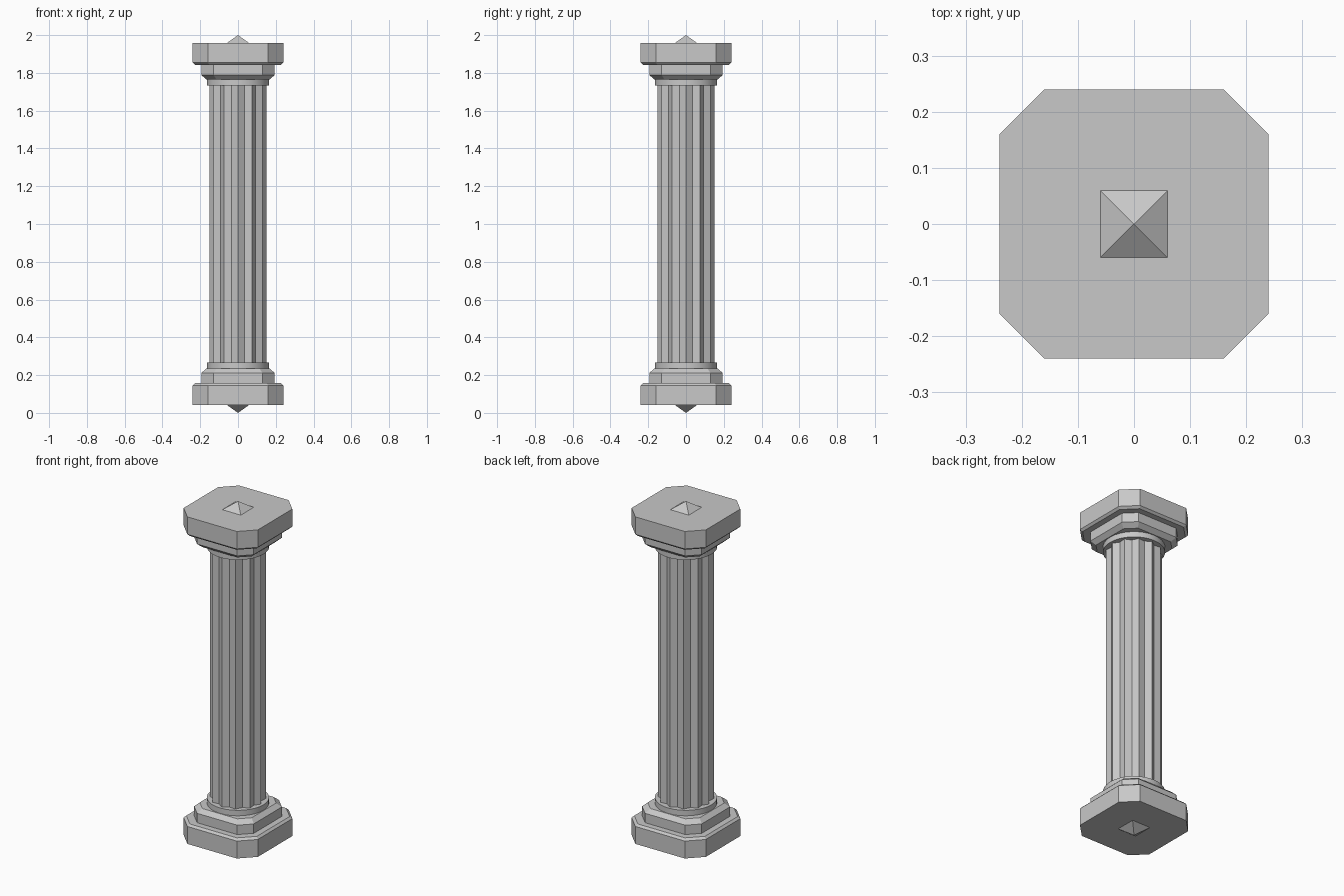
import bpy
import bmesh
from math import cos, sin, pi

cube = bpy.data.objects.get("Cube")
if cube:
    bpy.data.objects.remove(cube, do_unlink=True)

stone = bpy.data.materials.new("grey_stone")
stone.use_nodes = True
GREY = (0.58, 0.58, 0.58, 1)
stone.diffuse_color = GREY
stone.node_tree.nodes["Principled BSDF"].inputs["Base Color"].default_value = GREY


def chamfered_square(half, cut):
    """Outline of a square with its corners cut off."""
    a = half - cut
    return [(half, -a), (half, a), (a, half), (-a, half),
            (-half, a), (-half, -a), (-a, -half), (a, -half)]


def star(outer, inner, points):
    """Outline alternating between two radii; equal radii give a circle."""
    steps = points * 2
    return [((inner if i % 2 else outer) * cos(2 * pi * i / steps),
             (inner if i % 2 else outer) * sin(2 * pi * i / steps))
            for i in range(steps)]


def loft(name, layers, flip=False, smooth=False):
    """Closed solid through (z, outline) layers; flip mirrors it about mid-height."""
    bm = bmesh.new()
    rings = [[bm.verts.new((x, y, 2 - z if flip else z)) for x, y in outline]
             for z, outline in layers]
    for low, high in zip(rings, rings[1:]):
        for i in range(len(low)):
            j = (i + 1) % len(low)
            bm.faces.new((low[i], low[j], high[j], high[i]))
    bm.faces.new(rings[0])
    bm.faces.new(rings[-1])
    bmesh.ops.recalc_face_normals(bm, faces=bm.faces)
    mesh = bpy.data.meshes.new(name)
    bm.to_mesh(mesh)
    bm.free()
    mesh.materials.append(stone)
    obj = bpy.data.objects.new(name, mesh)
    bpy.context.collection.objects.link(obj)
    if smooth:
        bpy.ops.object.select_all(action="DESELECT")
        obj.select_set(True)
        bpy.context.view_layer.objects.active = obj
        bpy.ops.object.shade_smooth_by_angle()
    return obj


def pyramid(name, half, base_z, tip_z):
    """Four-sided point with its sides square to the axes."""
    bpy.ops.mesh.primitive_cone_add(
        vertices=4, radius1=half * 2 ** 0.5, radius2=0, depth=abs(tip_z - base_z),
        location=(0, 0, (base_z + tip_z) / 2),
        rotation=(pi if tip_z < base_z else 0, 0, pi / 4))
    obj = bpy.context.object
    obj.name = name
    obj.data.materials.append(stone)


# Fluted shaft
flutes = star(0.15, 0.131, 12)
loft("shaft", [(0.26, flutes), (1.74, flutes)])

# Matching base and capital
collar = star(0.165, 0.165, 16)
for end, flip in (("base", False), ("capital", True)):
    slab = chamfered_square(0.24, 0.08)
    loft(end + "_slab", [(0.043, slab), (0.145, slab),
                         (0.157, chamfered_square(0.228, 0.076))], flip)
    block = chamfered_square(0.193, 0.063)
    loft(end + "_block", [(0.15, block), (0.212, block),
                          (0.235, chamfered_square(0.168, 0.055))], flip)
    loft(end + "_collar", [(0.23, collar), (0.267, collar)], flip, smooth=True)

# Pointed studs at both ends
pyramid("top_stud", 0.06, 1.957, 2.0)
pyramid("bottom_stud", 0.06, 0.043, 0.0)
